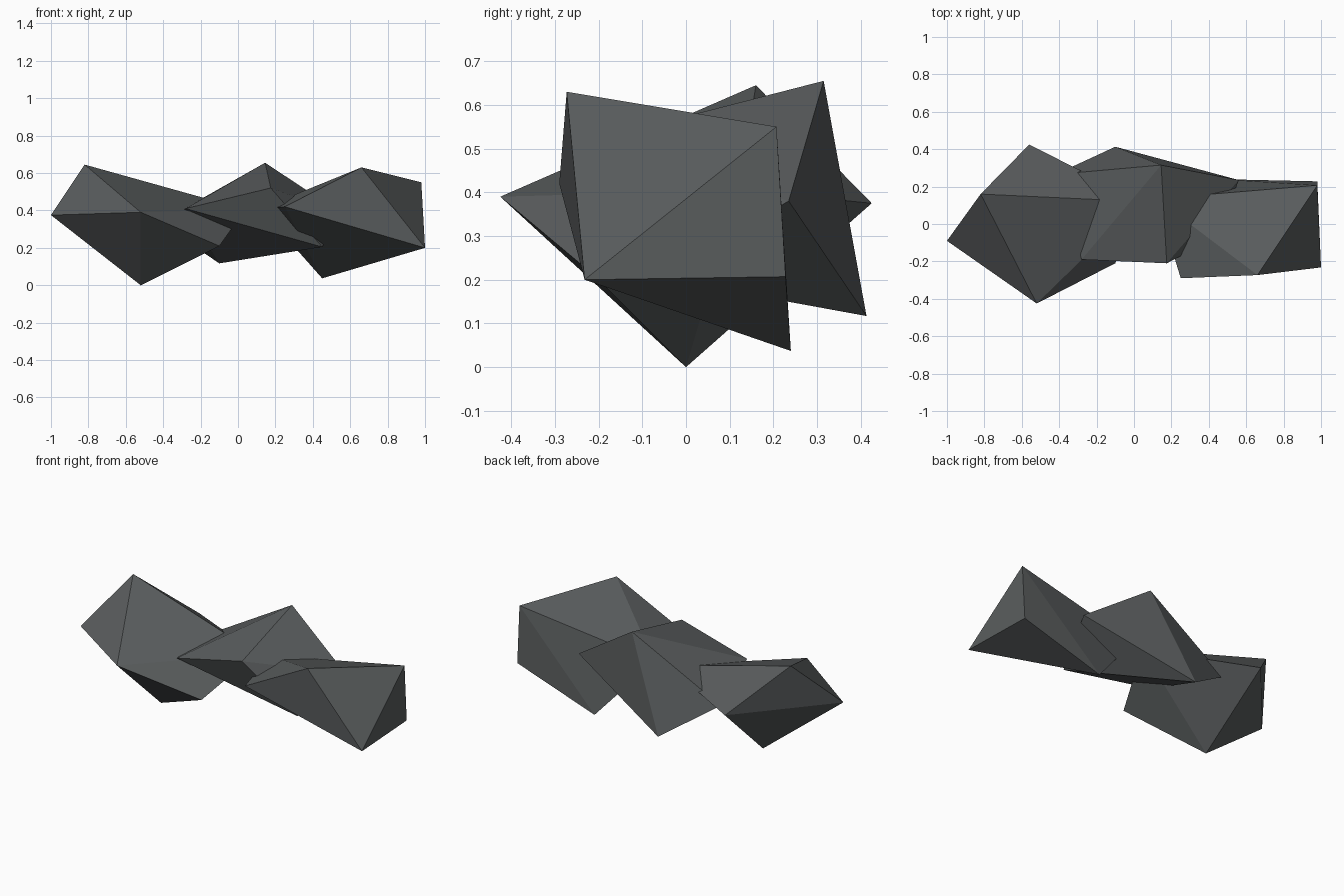
import bpy
import bmesh

# Single dark stone colour
stone = bpy.data.materials.new("dark_stone_grey")
stone.diffuse_color = (0.10, 0.108, 0.11, 1.0)


def rock(name, corners):
    """Faceted rock: convex hull around a few corner points."""
    bm = bmesh.new()
    for c in corners:
        bm.verts.new(c)
    bmesh.ops.convex_hull(bm, input=bm.verts[:])
    bmesh.ops.recalc_face_normals(bm, faces=bm.faces[:])
    mesh = bpy.data.meshes.new(name)
    bm.to_mesh(mesh)
    bm.free()
    mesh.materials.append(stone)
    obj = bpy.data.objects.new(name, mesh)
    bpy.context.collection.objects.link(obj)
    return obj


# Left boulder
rock("left_rock", [
    (-0.82, 0.16, 0.645), (-1.0, -0.09, 0.375), (-0.52, -0.425, 0.39),
    (-0.56, 0.425, 0.375), (-0.52, 0.0, 0.0), (-0.10, -0.21, 0.21),
    (0.04, 0.12, 0.405)])

# Middle boulder, sunk into both neighbours
rock("middle_rock", [
    (0.145, 0.315, 0.655), (-0.10, 0.413, 0.117), (-0.28, -0.19, 0.41),
    (0.175, -0.21, 0.52), (-0.42, 0.265, 0.335), (0.56, 0.235, 0.38),
    (0.45, -0.07, 0.205)])

# Right boulder
rock("right_rock", [
    (0.66, -0.273, 0.63), (0.98, 0.207, 0.55), (1.0, -0.232, 0.20),
    (0.98, 0.228, 0.207), (0.45, 0.24, 0.037), (0.25, -0.29, 0.42),
    (0.12, 0.135, 0.41)])
